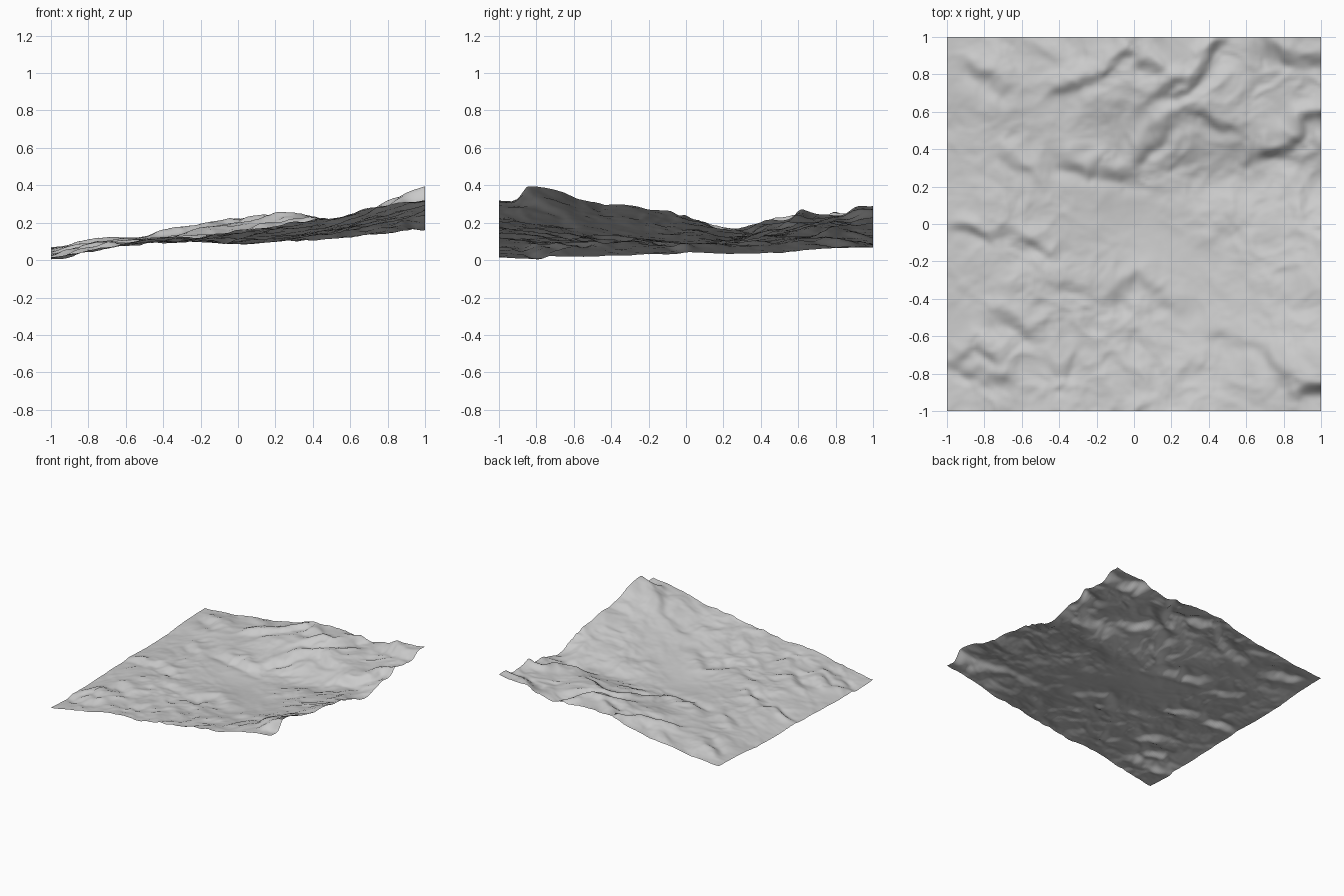
import bpy
import bmesh
from mathutils import Vector, noise

RESOLUTION = 150

# Broad height profiles, left to right in thousandths, from the front edge to the back
PROFILES = (
    (14, 58, 108, 118, 158, 188, 222, 283, 325),
    (10, 75, 96, 115, 135, 163, 203, 284, 380),
    (22, 78, 98, 106, 116, 133, 172, 240, 310),
    (25, 80, 100, 104, 106, 116, 156, 216, 280),
    (42, 83, 100, 100, 86, 106, 146, 188, 232),
    (36, 80, 102, 110, 106, 106, 118, 152, 176),
    (38, 86, 110, 132, 150, 176, 184, 200, 232),
    (62, 105, 125, 172, 200, 232, 220, 207, 245),
    (68, 90, 112, 160, 215, 226, 195, 255, 288),
)

# Scarps: height, width, then the line they follow (high ground on the upper-left side)
SCARPS = (
    (.016, .045, (-.36, .34), (-.26, .27), (-.18, .31), (-.1, .25), (0, .27), (.06, .4), (.2, .56)),
    (.015, .045, (-.38, .7), (-.2, .79), (-.02, .92), (.12, .82)),
    (.016, .045, (.14, .7), (.34, .78), (.46, .96)),
    (.015, .04, (.38, .58), (.5, .52)),
    (.022, .05, (.74, .38), (.87, .44), (.91, .54), (1.05, .58)),
    (.014, .045, (.74, .93), (.86, .87), (1, .88)),
    (.015, .045, (-.86, .83), (-.7, .74)),
    (.01, .04, (-.7, .37), (-.6, .3)),
    (.014, .04, (-.92, -.02), (-.78, -.06)),
    (.012, .045, (-.66, -.06), (-.48, -.15)),
    (.012, .05, (-.1, -.38), (.03, -.28), (.18, -.42)),
    (.014, .045, (-.96, -.74), (-.86, -.66), (-.76, -.72)),
    (.017, .045, (-.88, -.8), (-.72, -.84)),
    (.012, .045, (-.72, -.5), (-.56, -.56)),
    (.009, .06, (.42, -.1), (.6, .06)),
    (.022, .05, (.93, -.9), (1.05, -.86)),
    (.008, .05, (.45, -.6), (.68, -.66), (.8, -.8)),
)


def spline(values, t):
    """Smooth interpolation through evenly spaced values, t in 0..1."""
    last = len(values) - 1
    i = min(int(t * last), last - 1)
    f = t * last - i
    b, c = values[i], values[i + 1]
    a = values[i - 1] if i > 0 else 2 * b - c
    d = values[i + 2] if i + 2 <= last else 2 * c - b
    return b + f * (c - a + f * (2 * a - 5 * b + 4 * c - d + f * (3 * (b - c) + d - a))) / 2


def wobble(p, size, amount):
    """Shift a point sideways so that straight features meander."""
    shift_x = noise.noise(Vector((p.x * size, p.y * size, 7)))
    shift_y = noise.noise(Vector((p.x * size, p.y * size, 23)))
    return p + Vector((shift_x, shift_y)) * amount


def scarp_height(p, height, width, *line):
    """Step that stands high on one side of a line and low on the other."""
    best = None
    for start, end in zip(line, line[1:]):
        a, b = Vector(start), Vector(end)
        along = b - a
        f = max(0, min(1, (p - a).dot(along) / along.length_squared))
        offset = p - (a + along * f)
        if best is None or offset.length < best[0]:
            normal = Vector((along.y, -along.x)).normalized()
            best = offset.length, offset.dot(normal)
    reach, side = best[0] / width, best[1] / width
    return -height * 1.65 * side * 2.718 ** (-reach * reach / 2)


def roughness(p):
    """Fine erosion, strongest on the hills and calm in the diagonal valley."""
    valley = 2.718 ** (-((p.x + p.y) / .4) ** 2 - ((p.x - p.y) / 1.5) ** 2)
    q = wobble(p, 4, .08)
    total, size, strength = 0, 5.5, .015
    for octave in range(4):
        total += strength * noise.noise(Vector((q.x * size, q.y * size, octave * 5 + 2)))
        size *= 2
        strength *= .5
    # Gullies running down the slopes
    gully = abs(noise.noise(Vector((q.x * 7, q.y * 7, 41))))
    total += .016 * (.2 - gully)
    return total * (1 - .8 * valley)


def terrain_height(x, y):
    p = Vector((x, y))
    z = spline([spline(row, (x + 1) / 2) for row in PROFILES], (y + 1) / 2) / 1000
    bent = wobble(p, 8, .035)
    z += sum(scarp_height(bent, *scarp) for scarp in SCARPS)
    # Keep the low outer edge calm
    z += roughness(p) * min(1, .35 + (x + 1) * 2)
    return max(z, 0)


cube = bpy.data.objects.get("Cube")
if cube:
    bpy.data.objects.remove(cube, do_unlink=True)

# Pale stone material
stone = bpy.data.materials.new("pale_grey_stone")
stone.use_nodes = True
colour = (.6, .6, .6, 1)
stone.diffuse_color = colour
stone.node_tree.nodes["Principled BSDF"].inputs["Base Color"].default_value = colour

# Open terrain sheet
bm = bmesh.new()
bmesh.ops.create_grid(bm, x_segments=RESOLUTION, y_segments=RESOLUTION, size=1)
for vert in bm.verts:
    vert.co.z = terrain_height(vert.co.x, vert.co.y)
for face in bm.faces:
    face.smooth = True
mesh = bpy.data.meshes.new("terrain")
bm.to_mesh(mesh)
bm.free()
mesh.materials.append(stone)
terrain = bpy.data.objects.new("terrain", mesh)
bpy.context.collection.objects.link(terrain)
